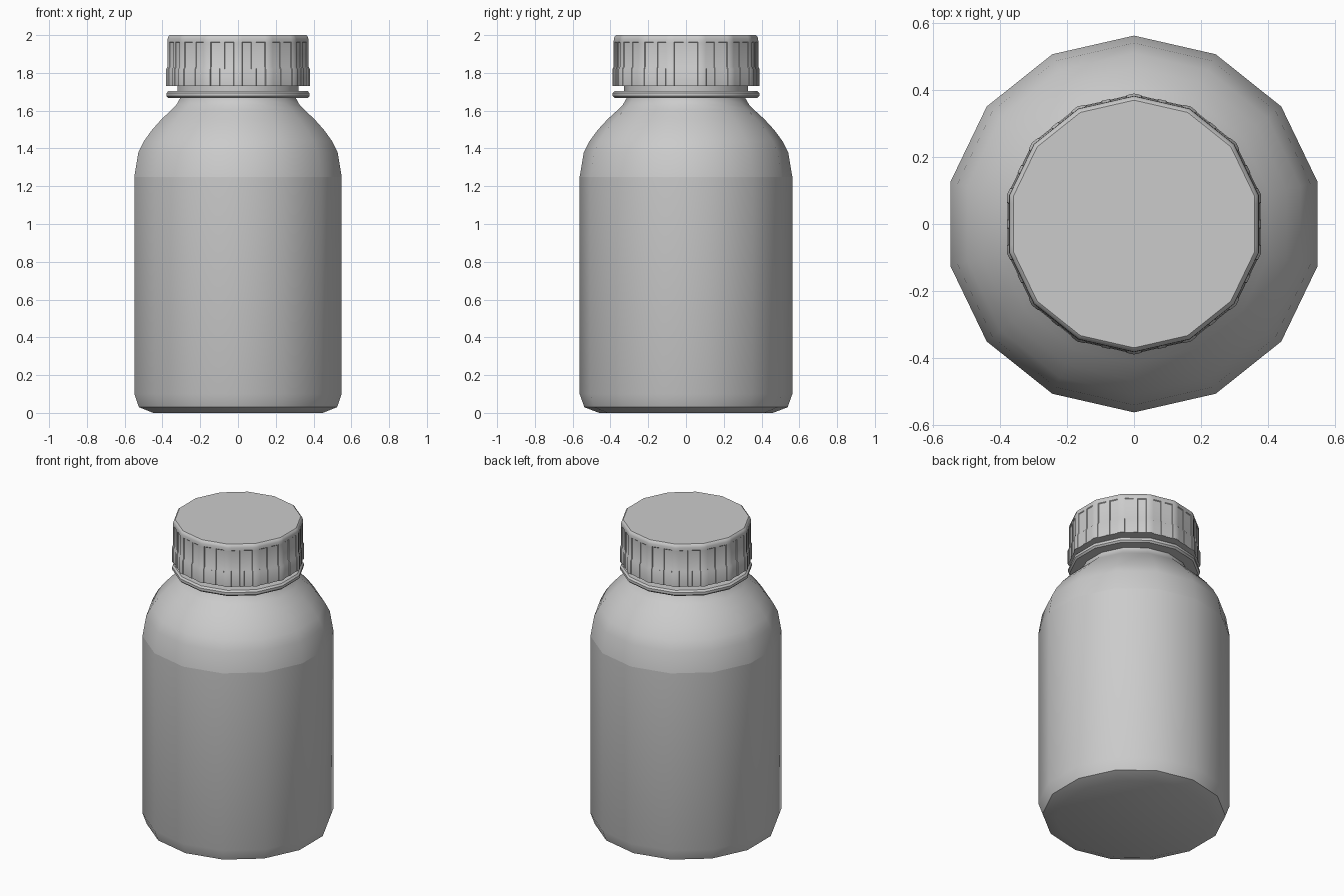
import bpy
import bmesh
from math import sin, cos, pi, radians

if "Cube" in bpy.data.objects:
    bpy.data.objects.remove(bpy.data.objects["Cube"])

SIDES = 14
STEP = 2 * pi / SIDES


def finish(name, bm, angle=35, sharp_z=None):
    bmesh.ops.recalc_face_normals(bm, faces=bm.faces[:])
    me = bpy.data.meshes.new(name)
    bm.to_mesh(me)
    bm.free()
    ob = bpy.data.objects.new(name, me)
    bpy.context.collection.objects.link(ob)
    bpy.ops.object.select_all(action='DESELECT')
    ob.select_set(True)
    bpy.context.view_layer.objects.active = ob
    bpy.ops.object.shade_smooth_by_angle(angle=radians(angle))
    if sharp_z is not None:
        for e in me.edges:
            if all(abs(me.vertices[i].co.z - sharp_z) < 1e-4 for i in e.vertices):
                e.use_edge_sharp = True
    return ob


def loft(rings, cap_start=True, cap_end=True, closed=False):
    bm = bmesh.new()
    loops = [[bm.verts.new(p) for p in ring] for ring in rings]
    pairs = list(zip(loops, loops[1:]))
    if closed:
        pairs.append((loops[-1], loops[0]))
    for a, b in pairs:
        n = len(a)
        for i in range(n):
            j = (i + 1) % n
            bm.faces.new((a[i], a[j], b[j], b[i]))
    if not closed:
        if cap_start:
            bm.faces.new(loops[0])
        if cap_end:
            bm.faces.new(loops[-1])
    return bm


def polygon(r, z):
    return [(r * sin(i * STEP), r * cos(i * STEP), z) for i in range(SIDES)]


def lathe(name, profile, closed=False, sharp_z=None):
    return finish(name, loft([polygon(r, z) for r, z in profile], closed=closed),
                  sharp_z=sharp_z)


def ribbed(r, z, depth):
    """14-gon outline with two shallow grooved panels per side."""
    pts = []
    for s in range(SIDES):
        for u, d in ((0, 0), (.13, 0), (.14, depth), (.42, depth), (.43, 0),
                     (.57, 0), (.58, depth), (.86, depth), (.87, 0)):
            a, b = s * STEP, (s + 1) * STEP
            k = r - d
            pts.append((k * (sin(a) * (1 - u) + sin(b) * u),
                        k * (cos(a) * (1 - u) + cos(b) * u), z))
    return pts


# Bottle body with chamfered base, straight label wall and domed shoulder
lathe("bottle_body", [
    (0.46, 0.0), (0.538, 0.03), (0.563, 0.10), (0.563, 1.25), (0.541, 1.38),
    (0.51, 1.44), (0.467, 1.498), (0.415, 1.555), (0.36, 1.605),
    (0.335, 1.63), (0.315, 1.665), (0.315, 1.70)], sharp_z=1.25)

# Neck under the cap
lathe("bottle_neck", [(0.328, 1.69), (0.328, 1.76)])

# Neck collar ring
lathe("neck_ring", [(0.31, 1.667), (0.378, 1.667), (0.388, 1.677),
                    (0.388, 1.693), (0.378, 1.704), (0.31, 1.704)], closed=True)

# Screw cap with grooved wall, lower band and bevelled top
D = 0.004
finish("screw_cap", loft([
    ribbed(0.325, 1.73, 0), ribbed(0.39, 1.73, D), ribbed(0.39, 1.82, D),
    ribbed(0.383, 1.832, D), ribbed(0.383, 1.96, D), ribbed(0.383, 1.964, 0),
    ribbed(0.382, 1.98, 0), ribbed(0.378, 1.993, 0), ribbed(0.37, 2.0, 0)]))
